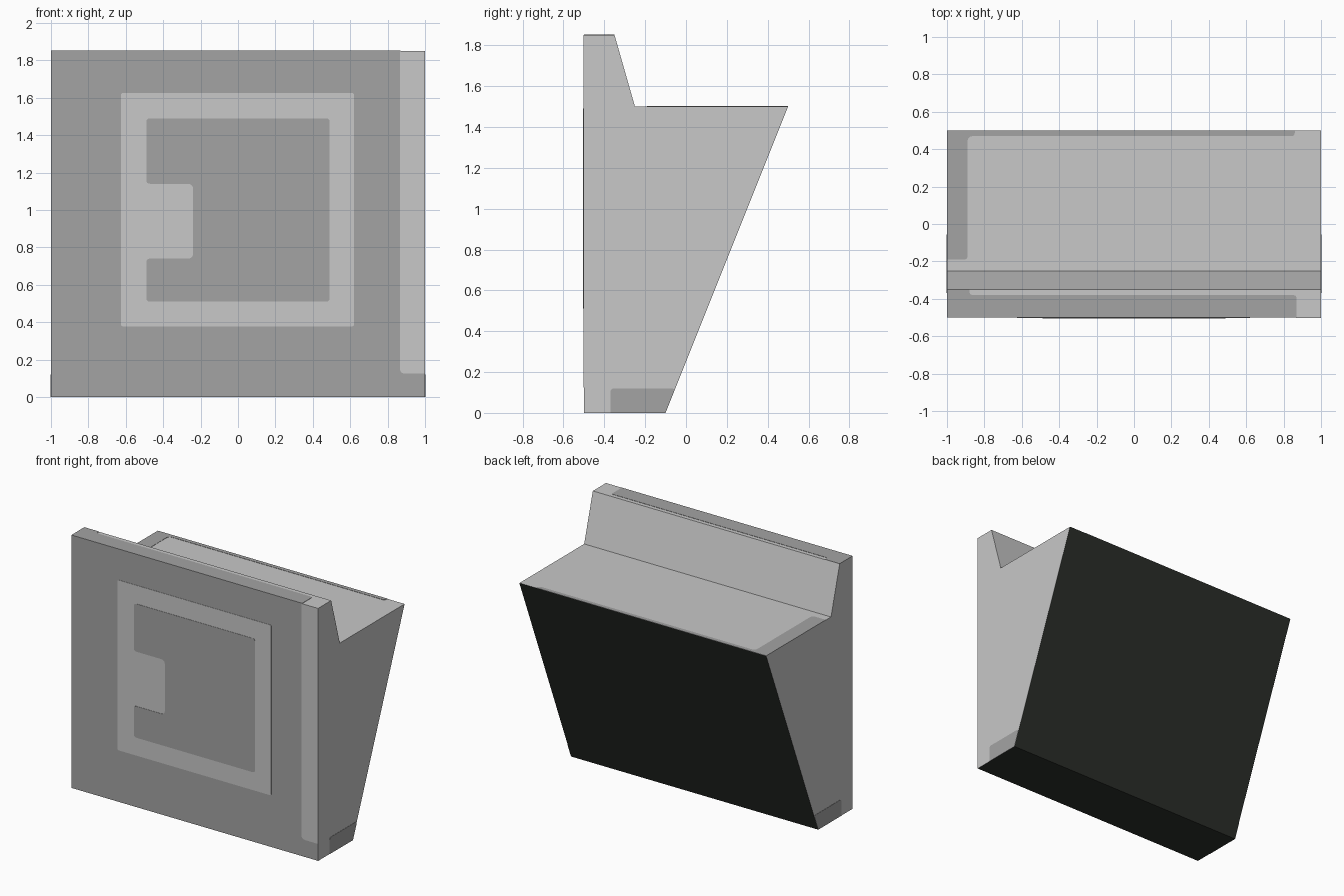
import bpy, bmesh
from mathutils import Vector

if "Cube" in bpy.data.objects:
    bpy.data.objects.remove(bpy.data.objects["Cube"])

THICK = 0.002  # painted plate thickness


def material(name, rgb):
    m = bpy.data.materials.new(name)
    m.diffuse_color = (*rgb, 1)
    m.use_nodes = True
    m.node_tree.nodes["Principled BSDF"].inputs["Base Color"].default_value = m.diffuse_color
    return m


LIGHT = material("light_grey", (0.58, 0.58, 0.58))
MID = material("mid_grey", (0.37, 0.37, 0.37))
DARK = material("screen_black", (0.024, 0.028, 0.023))


def rounded(corners, steps=4):
    """Corners are (u, v) or (u, v, radius)."""
    out = []
    for i, c in enumerate(corners):
        p = Vector(c[:2])
        if len(c) == 2:
            out.append(p)
            continue
        a = p + (Vector(corners[i - 1][:2]) - p).normalized() * c[2]
        b = p + (Vector(corners[(i + 1) % len(corners)][:2]) - p).normalized() * c[2]
        for k in range(steps + 1):
            t = k / steps
            out.append(a * (1 - t) ** 2 + p * 2 * t * (1 - t) + b * t * t)
    return out


def prism(name, outline, place, offset, mats):
    """Outline placed in 3D and pushed along offset to make a closed solid."""
    bm = bmesh.new()
    face = bm.faces.new([bm.verts.new(place(*p)) for p in outline])
    ext = bmesh.ops.extrude_face_region(bm, geom=[face], use_keep_orig=True)
    bmesh.ops.translate(bm, vec=Vector(offset),
                        verts=[g for g in ext["geom"] if isinstance(g, bmesh.types.BMVert)])
    bmesh.ops.recalc_face_normals(bm, faces=bm.faces)
    me = bpy.data.meshes.new(name)
    bm.to_mesh(me)
    bm.free()
    for m in mats:
        me.materials.append(m)
    ob = bpy.data.objects.new(name, me)
    bpy.context.collection.objects.link(ob)
    return ob


# Body: side profile (y, z) swept across x, coloured by face direction
profile = [(-0.5, 0), (-0.1, 0), (0.5, 1.5), (-0.25, 1.5), (-0.35, 1.85), (-0.5, 1.85)]
body = prism("body", profile, lambda y, z: (-1, y, z), (2, 0, 0), [LIGHT, MID, DARK])
for f in body.data.polygons:
    if f.normal.y < -0.9:
        f.material_index = 1
    elif f.normal.z < -0.2:
        f.material_index = 2


# Front panel markings
def front(depth):
    return lambda x, z: (x, -0.5 - depth, z)


OUT = (0, -THICK, 0)
R = 0.02
prism("front_frame", rounded([(-0.625, 0.378, 0.01), (0.62, 0.378, 0.01),
                              (0.62, 1.625, 0.01), (-0.625, 1.625, 0.01)]),
      front(0), OUT, [LIGHT])
prism("front_frame_inside", rounded([
    (-0.49, 0.51, R), (0.49, 0.51, R), (0.49, 1.49, R), (-0.49, 1.49, R),
    (-0.49, 1.14, R), (-0.24, 1.14, 0.03), (-0.24, 0.74, 0.03), (-0.49, 0.74, R)]),
    front(THICK), OUT, [MID])
prism("front_edge_strip", rounded([(0.865, 0.125, 0.03), (1, 0.125), (1, 1.85), (0.865, 1.85)]),
      front(0), OUT, [LIGHT])

# Darker borders on the rim top and the shelf
UP = (0, 0, THICK)
prism("rim_border", rounded([(-1, -0.5), (0.87, -0.5), (0.87, -0.38, R), (-0.88, -0.38, R),
                             (-0.88, -0.35), (-1, -0.35)]),
      lambda x, y: (x, y, 1.85), UP, [MID])
prism("shelf_border", rounded([(-1, -0.19), (-0.89, -0.19, R), (-0.89, 0.47, 0.03),
                               (0.86, 0.47, R), (0.86, 0.5), (-1, 0.5)]),
      lambda x, y: (x, y, 1.5), UP, [MID])

# Foot patch on each side
for side, s in (("left", -1), ("right", 1)):
    prism("foot_patch_" + side,
          rounded([(-0.37, 0), (-0.1, 0), (-0.052, 0.12, R), (-0.37, 0.12, R)]),
          lambda y, z: (s, y, z), (s * THICK, 0, 0), [MID])
